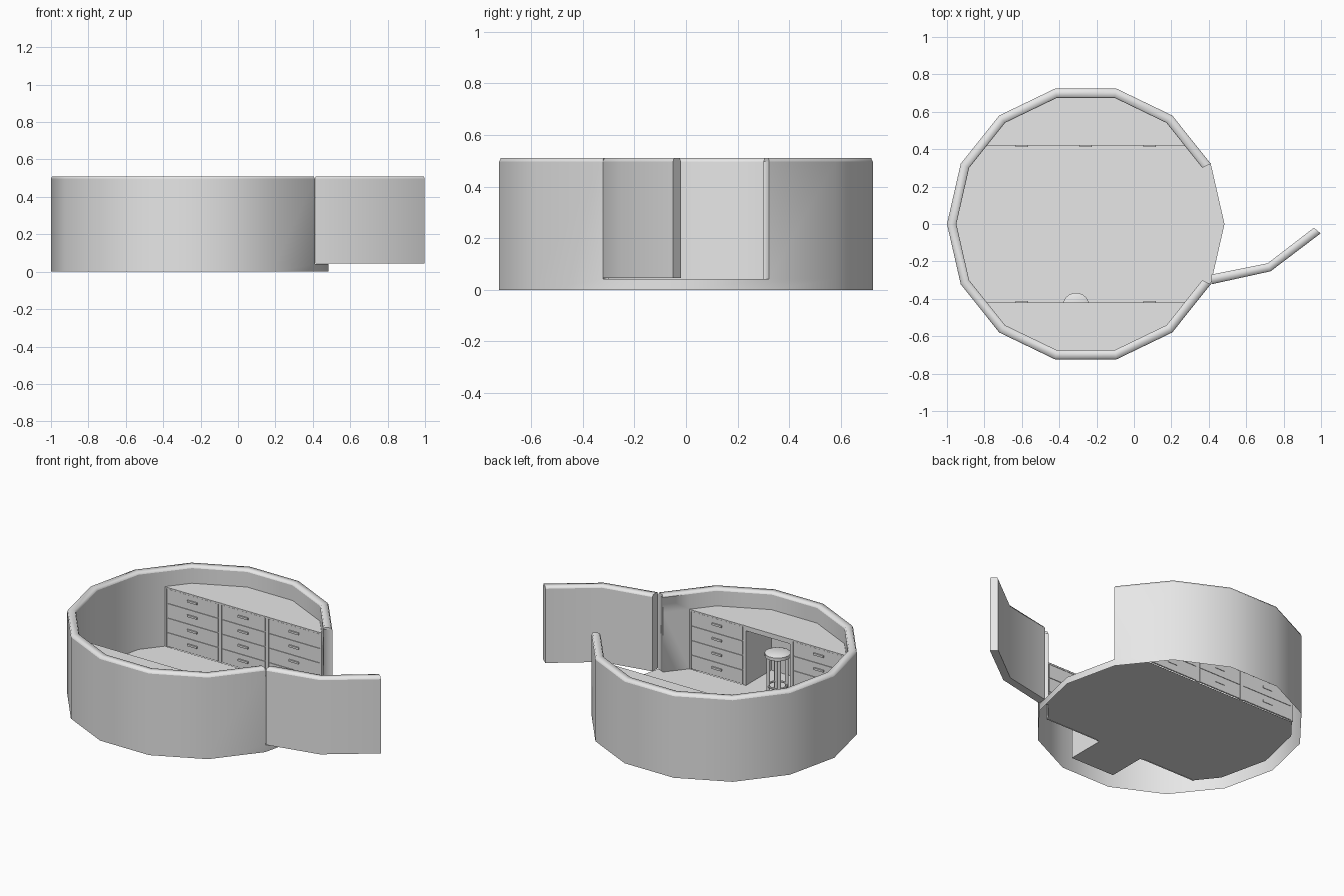
import bpy, bmesh, math

cube = bpy.data.objects.get("Cube")
if cube:
    bpy.data.objects.remove(cube, do_unlink=True)

grey = bpy.data.materials.new("plain grey")
grey.use_nodes = True
grey.diffuse_color = (0.8, 0.8, 0.8, 1)
grey.node_tree.nodes["Principled BSDF"].inputs["Base Color"].default_value = (0.8, 0.8, 0.8, 1)

SIDES, CX = 14, -0.258
R_OUT, R_IN = 0.742, 0.692
TOP, CAP, FLOOR = 0.51, 0.497, 0.042
COUNTER, EDGE = 0.405, 0.42


def finish(name, bm, smooth=None):
    bmesh.ops.remove_doubles(bm, verts=bm.verts, dist=0.00001)
    bmesh.ops.recalc_face_normals(bm, faces=bm.faces)
    mesh = bpy.data.meshes.new(name)
    bm.to_mesh(mesh)
    bm.free()
    mesh.materials.append(grey)
    ob = bpy.data.objects.new(name, mesh)
    bpy.context.collection.objects.link(ob)
    if smooth:
        bpy.ops.object.select_all(action='DESELECT')
        ob.select_set(True)
        bpy.context.view_layer.objects.active = ob
        bpy.ops.object.shade_smooth_by_angle(angle=math.radians(smooth))
    return ob


def add_box(bm, x0, x1, y0, y1, z0, z1):
    verts = bmesh.ops.create_cube(bm, size=1)["verts"]
    for v in verts:
        v.co = (x0 if v.co.x < 0 else x1, y0 if v.co.y < 0 else y1, z0 if v.co.z < 0 else z1)


def add_tube(bm, x, y, z0, z1, r0, r1, sides=12):
    verts = bmesh.ops.create_cone(bm, cap_ends=True, segments=sides, radius1=r0, radius2=r1, depth=z1 - z0)["verts"]
    bmesh.ops.translate(bm, verts=verts, vec=(x, y, (z0 + z1) / 2))


def add_upright(bm, a, b, z0, z1):
    """Upright quad standing on the plan line from a to b."""
    bm.faces.new([bm.verts.new(p) for p in ((*a, z0), (*b, z0), (*b, z1), (*a, z1))])


def sheet(name, pts, z):
    bm = bmesh.new()
    bm.faces.new([bm.verts.new((x, y, z)) for x, y in pts])
    finish(name, bm)


def ring_point(r, k):
    a = math.tau * k / SIDES
    return (CX + r * math.cos(a), r * math.sin(a))


def mix(a, b, t):
    return (a[0] + t * (b[0] - a[0]), a[1] + t * (b[1] - a[1]))


def split(pts, limit):
    """Add the points where a plan line crosses y = limit."""
    out = []
    for a, b in zip(pts, pts[1:]):
        out.append(a)
        if (a[1] - limit) * (b[1] - limit) < 0:
            out.append(mix(a, b, (limit - a[1]) / (b[1] - a[1])))
    return out + [pts[-1]]


def rim(name, pairs):
    """Chamfered cap following pairs of outer and inner plan points."""
    bm = bmesh.new()
    profile = ((0, CAP), (0.12, TOP), (0.88, TOP), (1, CAP))
    rings = [[bm.verts.new((*mix(o, i, t), z)) for t, z in profile] for o, i in pairs]
    for a, b in zip(rings, rings[1:]):
        for j in range(3):
            bm.faces.new((a[j], a[j + 1], b[j + 1], b[j]))
    bm.faces.new(rings[0])
    bm.faces.new(rings[-1][::-1])
    finish(name, bm, 75)


# Outer skin with the low door sill
bm = bmesh.new()
for k in range(SIDES):
    top = FLOOR if k in (0, SIDES - 1) else CAP
    add_upright(bm, ring_point(R_OUT, k), ring_point(R_OUT, k + 1), 0, FLOOR)
    if top > FLOOR:
        add_upright(bm, ring_point(R_OUT, k), ring_point(R_OUT, k + 1), FLOOR, CAP)
finish("outer_wall", bm, 35)

# Inner skin, standing on the floor or on the worktops, and the door jambs
inner = split(split([ring_point(R_IN, k) for k in range(1, SIDES)], EDGE), -EDGE)
bm = bmesh.new()
for a, b in zip(inner, inner[1:]):
    if abs(a[1] + b[1]) / 2 < EDGE:
        add_upright(bm, a, b, FLOOR, COUNTER)
    add_upright(bm, a, b, COUNTER, CAP)
for k in (1, -1):
    add_upright(bm, ring_point(R_OUT, k), ring_point(R_IN, k), FLOOR, CAP)
finish("inner_wall", bm, 35)
rim("wall_rim", [(ring_point(R_OUT, k), ring_point(R_IN, k)) for k in range(1, SIDES)])

# Open door, swung outwards
door = [((0.415, -0.322), (0.415, -0.27)), ((0.73, -0.253), (0.715, -0.21)), ((0.998, -0.05), (0.962, -0.02))]
bm = bmesh.new()
for (o0, i0), (o1, i1) in zip(door, door[1:]):
    add_upright(bm, o0, o1, 0.045, CAP)
    add_upright(bm, i0, i1, 0.045, CAP)
    bm.faces.new([bm.verts.new((*p, 0.045)) for p in (o0, o1, i1, i0)])
for o, i in (door[0], door[-1]):
    add_upright(bm, o, i, 0.045, CAP)
finish("door", bm, 35)
rim("door_rim", door)

# Floor between the cabinets, reaching the outer skin at the sill
sill = [ring_point(R_OUT, k) for k in (-1, 0, 1)]
sheet("floor", sill + [p for p in inner if abs(p[1]) < EDGE + 0.001], FLOOR)

MID, POST, END = 0.148, 0.02, 0.528
KNEE_DEPTH = 0.245
ROW = (COUNTER - 0.008 - FLOOR) / 4


def cabinet(name, side, kneehole):
    """Worktop and drawer front; side is +1 at the back, -1 at the front."""
    sheet(name + "_worktop", [p for p in inner if side * p[1] > EDGE - 0.001], COUNTER)

    def block(bm, x0, x1, near, far, z0, z1):
        y0, y1 = sorted((side * near, side * far))
        add_box(bm, CX + x0, CX + x1, y0, y1, z0, z1)

    frame, fronts, handles = bmesh.new(), bmesh.new(), bmesh.new()
    outer = MID + POST
    # Posts beside the middle column and at both ends, under a top rail
    for x0, x1 in ((-outer, -MID), (MID, outer), (-END, 0.01 - END), (END - 0.01, END)):
        block(frame, x0, x1, EDGE, EDGE + 0.01, FLOOR, COUNTER)
    block(frame, -END, END, EDGE, EDGE + 0.01, COUNTER - 0.01, COUNTER - 0.001)
    for x0, x1 in ((0.01 - END, -outer), (-MID, MID), (outer, END - 0.01)):
        if kneehole and x0 == -MID:
            block(frame, x0, x1, EDGE, EDGE + 0.01, COUNTER - 0.03, COUNTER - 0.01)
            continue
        block(frame, x0, x1, EDGE + 0.005, EDGE + 0.008, FLOOR, COUNTER - 0.01)
        mid = (x0 + x1) / 2
        for row in range(4):
            z = FLOOR + row * ROW
            block(fronts, x0 + 0.003, x1 - 0.003, EDGE + 0.001, EDGE + 0.011, z + 0.003, z + ROW - 0.003)
            block(handles, mid - 0.033, mid + 0.033, EDGE - 0.007, EDGE + 0.014, z + 0.044, z + 0.056)
    finish(name + "_frame", frame)
    finish(name + "_drawers", fronts)
    finish(name + "_handles", handles)

    # Recessed leg space with its own floor
    if kneehole:
        bm = bmesh.new()
        x0, x1 = CX - MID, CX + MID
        near, far = side * EDGE, side * (EDGE + KNEE_DEPTH)
        add_upright(bm, (x0, near), (x0, far), FLOOR, COUNTER)
        add_upright(bm, (x0, far), (x1, far), FLOOR, COUNTER)
        add_upright(bm, (x1, far), (x1, near), FLOOR, COUNTER)
        finish(name + "_leg_space", bm)
        sheet(name + "_leg_space_floor", [(x0, near), (x1, near), (x1, far), (x0, far)], FLOOR)


cabinet("back_cabinet", 1, False)
cabinet("front_cabinet", -1, True)

# Stool tucked into the leg space
SX, SY = -0.31, -0.44
bm = bmesh.new()
add_tube(bm, SX, SY, 0.268, 0.288, 0.072, 0.072, 24)
add_tube(bm, SX, SY, 0.288, 0.298, 0.072, 0.05, 24)
finish("stool_seat", bm, 70)
bm = bmesh.new()
for k in range(4):
    a = math.tau * (k + 0.5) / 4
    add_tube(bm, SX + 0.052 * math.cos(a), SY + 0.052 * math.sin(a), FLOOR, 0.268, 0.01, 0.01)
finish("stool_legs", bm, 50)
bpy.ops.mesh.primitive_torus_add(location=(SX, SY, 0.09), major_radius=0.052, minor_radius=0.006,
                                 major_segments=24, minor_segments=8)
ring = bpy.context.object
ring.name = "stool_foot_ring"
ring.data.materials.append(grey)
bpy.ops.object.shade_smooth_by_angle()
